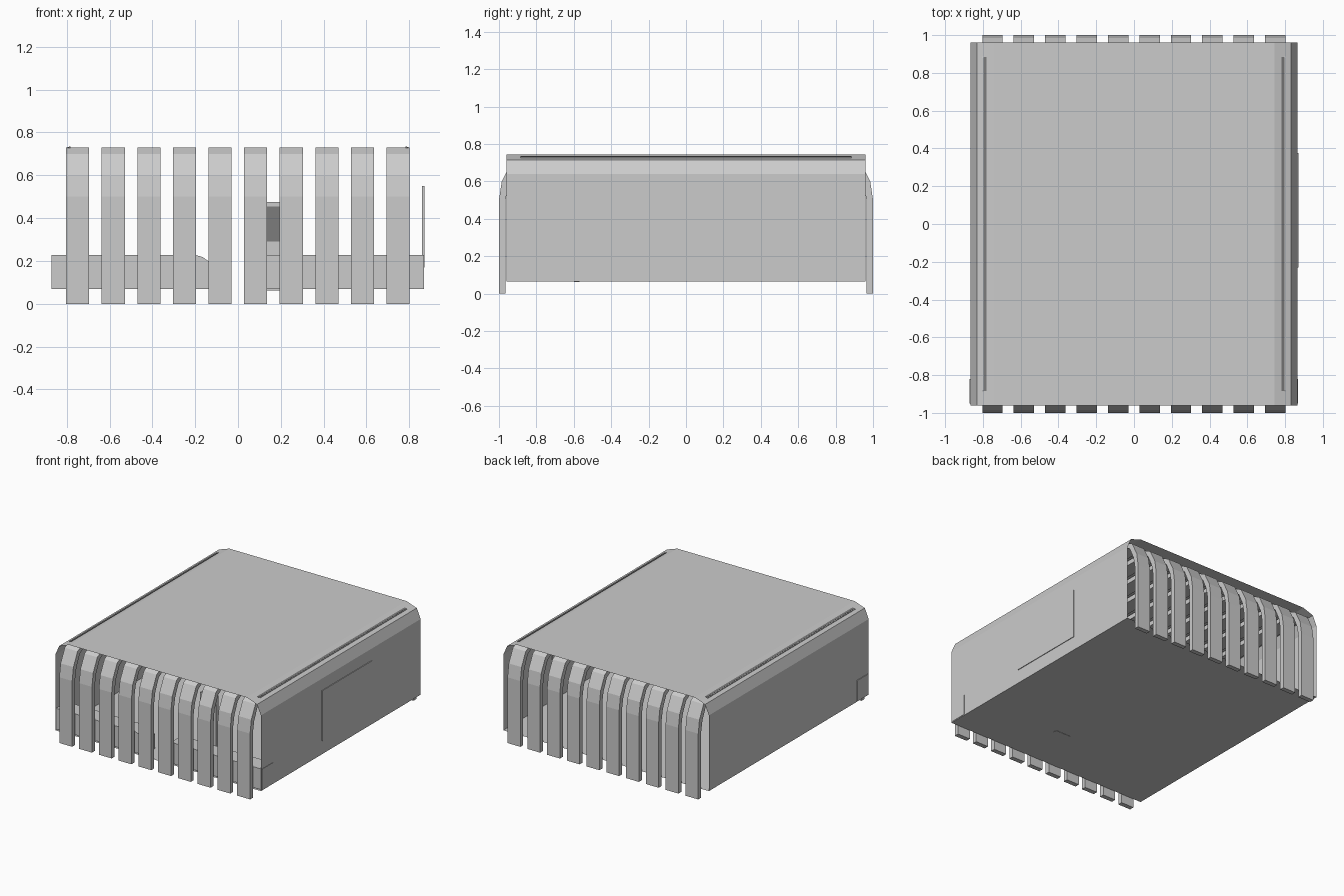
import bpy

if "Cube" in bpy.data.objects:
    bpy.data.objects.remove(bpy.data.objects["Cube"])


def make(name, verts, faces):
    me = bpy.data.meshes.new(name)
    me.from_pydata(verts, [], faces)
    ob = bpy.data.objects.new(name, me)
    bpy.context.collection.objects.link(ob)
    return ob


def prism(name, profile, lo, hi, axis, caps=True):
    """Extrude a closed 2D profile along x (profile is y,z) or y (profile is x,z)."""
    n = len(profile)
    put = (lambda p, t: (t, p[0], p[1])) if axis == 'x' else (lambda p, t: (p[0], t, p[1]))
    verts = [put(p, t) for t in (lo, hi) for p in profile]
    faces = [(i, (i + 1) % n, (i + 1) % n + n, i + n) for i in range(n)]
    if caps:
        faces += [tuple(reversed(range(n))), tuple(range(n, 2 * n))]
    if axis == 'y':
        faces = [tuple(reversed(f)) for f in faces]
    return make(name, verts, faces)


def box(name, x, y, z):
    return prism(name, [(y[0], z[0]), (y[1], z[0]), (y[1], z[1]), (y[0], z[1])], x[0], x[1], 'x')


# open-ended tunnel shell with chamfered roof edges, thin sheet
half = [(0.865, 0.065), (0.865, 0.64), (0.832, 0.715), (0.745, 0.745)]
loop = half + [(-x, z) for x, z in reversed(half)]
shell = prism("tunnel_shell", list(reversed(loop)), -0.96, 0.96, 'y', caps=False)
for p in shell.data.polygons:
    c = p.center
    if p.normal.x * c.x + p.normal.z * (c.z - 0.4) < 0:
        p.flip()

# straps that hang at both ends and run under the roof
outer = [(-1.0, 0.0), (-1.0, 0.5), (-0.985, 0.6), (-0.935, 0.7), (-0.88, 0.73)]
inner = [(-0.965, 0.0), (-0.965, 0.5), (-0.95, 0.58), (-0.91, 0.67), (-0.87, 0.695)]
mirror = lambda pts: [(-y, z) for y, z in reversed(pts)]
strap = outer + mirror(outer) + mirror(mirror(mirror(inner)))
strap = outer + mirror(outer) + [(-y, z) for y, z in inner] + list(reversed(inner))
strap.reverse()
for i in range(10):
    c = -0.749 + i * 0.1663
    n = len(strap)
    ob = prism("hanging_strap", strap, c - 0.054, c + 0.054, 'x', caps=False)
    # side faces as quads between outer and inner curves
    verts = [tuple(v.co) for v in ob.data.vertices]
    faces = [tuple(p.vertices) for p in ob.data.polygons]
    for k in range(n // 2 - 1):
        q = (k, k + 1, n - 2 - k, n - 1 - k)
        faces += [tuple(reversed(q)), tuple(v + n for v in q)]
    ob.data.clear_geometry()
    ob.data.from_pydata(verts, [], faces)

# low front walls with a rounded central opening
prism("front_wall_left", [(-0.87, 0.07), (-0.125, 0.07), (-0.125, 0.18), (-0.14, 0.2),
                          (-0.165, 0.218), (-0.2, 0.228), (-0.87, 0.228)], -0.95, -0.82, 'y')
box("front_wall_right", (0.1, 0.868), (-0.95, -0.82), (0.07, 0.228))

# small post with a recessed panel inside the entrance
box("inner_post", (0.1, 0.235), (-0.6, -0.57), (0.063, 0.475))
panel = box("post_screen", (0.115, 0.22), (-0.604, -0.598), (0.29, 0.455))
dark = bpy.data.materials.new("dark_grey")
dark.diffuse_color = (0.2, 0.2, 0.2, 1)
dark.use_nodes = True
dark.node_tree.nodes["Principled BSDF"].inputs["Base Color"].default_value = dark.diffuse_color
panel.data.materials.append(dark)

# thin panel on the right side
box("side_panel", (0.86, 0.87), (-0.23, 0.375), (0.17, 0.55))

# narrow trim strips along the roof chamfers
for s, side in ((1, "right"), (-1, "left")):
    pts = [(s * 0.797, 0.722), (s * 0.797, 0.731), (s * 0.782, 0.736), (s * 0.782, 0.727)]
    if s < 0:
        pts.reverse()
    strip = prism("roof_trim_" + side, pts, -0.885, 0.885, 'y')
    strip.data.materials.append(dark)
